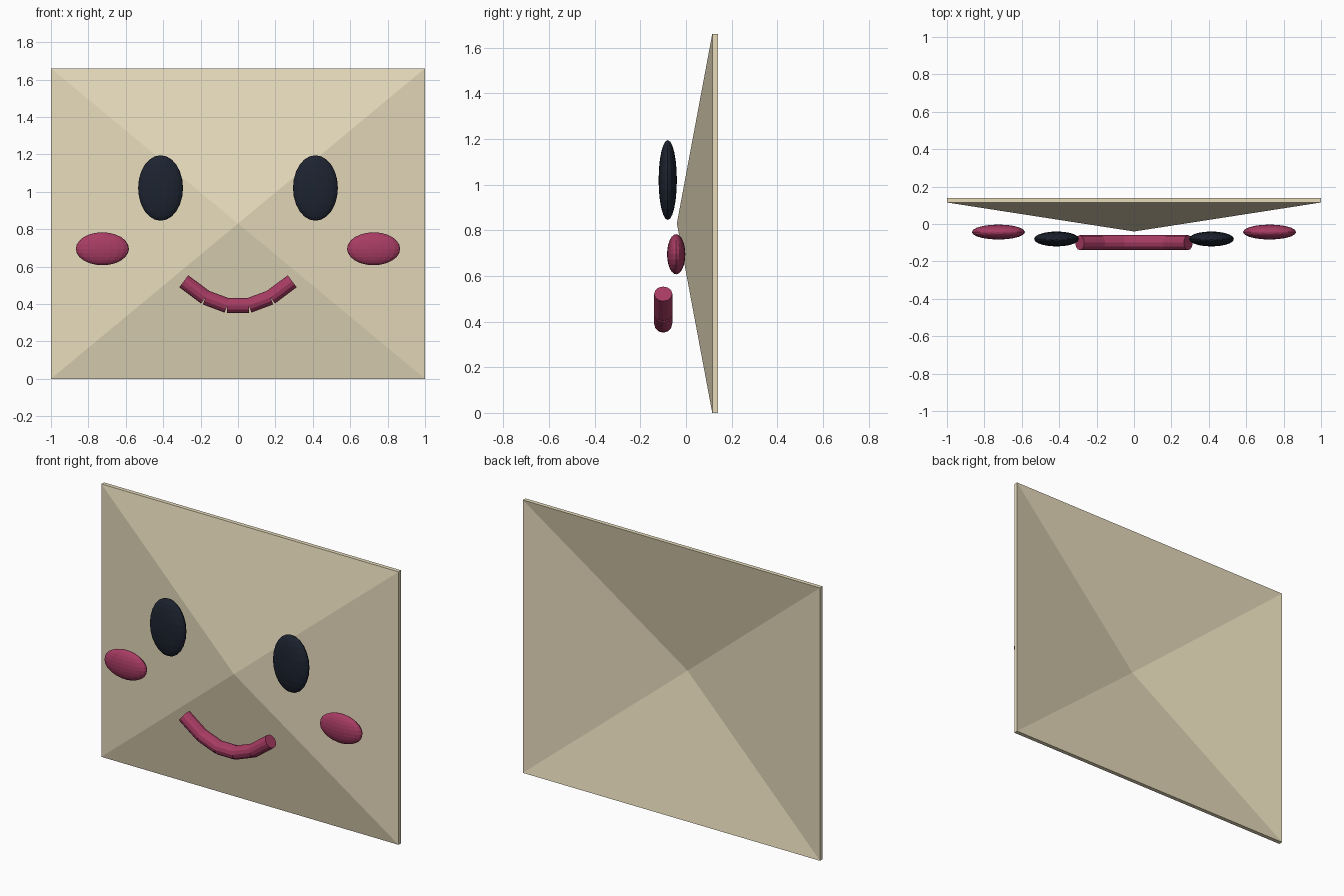
import bpy, bmesh
from mathutils import Vector

if "Cube" in bpy.data.objects:
    bpy.data.objects.remove(bpy.data.objects["Cube"])


def material(name, color):
    m = bpy.data.materials.new(name)
    m.diffuse_color = (*color, 1)
    m.use_nodes = True
    m.node_tree.nodes["Principled BSDF"].inputs["Base Color"].default_value = m.diffuse_color
    return m


cream = material("cream", (0.80, 0.71, 0.50))
dark = material("dark", (0.012, 0.017, 0.03))
pink = material("pink", (0.39, 0.045, 0.125))


def ellipsoid(name, loc, radii, mat):
    bpy.ops.mesh.primitive_uv_sphere_add(segments=20, ring_count=12, radius=1, location=loc)
    ob = bpy.context.object
    ob.name = name
    ob.scale = radii
    ob.data.materials.append(mat)


def rod(name, a, b, radius, mat):
    a, b = Vector(a), Vector(b)
    bpy.ops.mesh.primitive_cylinder_add(vertices=12, radius=radius, depth=(b - a).length,
                                        location=(a + b) / 2)
    ob = bpy.context.object
    ob.name = name
    ob.rotation_euler = (b - a).to_track_quat('Z', 'Y').to_euler()
    ob.data.materials.append(mat)


# Thin panel pushed forward to a point in the middle, hollow behind
W, H, FRONT, THICK, TIP = 1.0, 1.66, 0.115, 0.025, -0.04
bm = bmesh.new()
rim = [bm.verts.new((x, FRONT, z)) for x, z in ((-W, 0), (W, 0), (W, H), (-W, H))]
tip = bm.verts.new((0, TIP, H / 2))
faces = [bm.faces.new((rim[i], rim[(i + 1) % 4], tip)) for i in range(4)]
ext = bmesh.ops.extrude_face_region(bm, geom=faces, use_keep_orig=True)
moved = [g for g in ext["geom"] if isinstance(g, bmesh.types.BMVert)]
bmesh.ops.translate(bm, verts=moved, vec=(0, THICK, 0))
bmesh.ops.recalc_face_normals(bm, faces=bm.faces)
mesh = bpy.data.meshes.new("face_panel")
bm.to_mesh(mesh)
bm.free()
mesh.materials.append(cream)
panel = bpy.data.objects.new("face_panel", mesh)
bpy.context.collection.objects.link(panel)

# Eyes and cheeks
for side, s in (("left", -1), ("right", 1)):
    ellipsoid(f"{side}_eye", (s * 0.414, -0.08, 1.02), (0.12, 0.04, 0.175), dark)
    ellipsoid(f"{side}_cheek", (s * 0.725, -0.043, 0.695), (0.142, 0.04, 0.088), pink)

# Smile: five short rods along a parabola
xs = [-0.29 + 0.116 * i for i in range(6)]
points = [(x, -0.10, 0.386 + 1.61 * x * x) for x in xs]
for i in range(5):
    rod(f"smile_segment_{i + 1}", points[i], points[i + 1], 0.04, pink)
